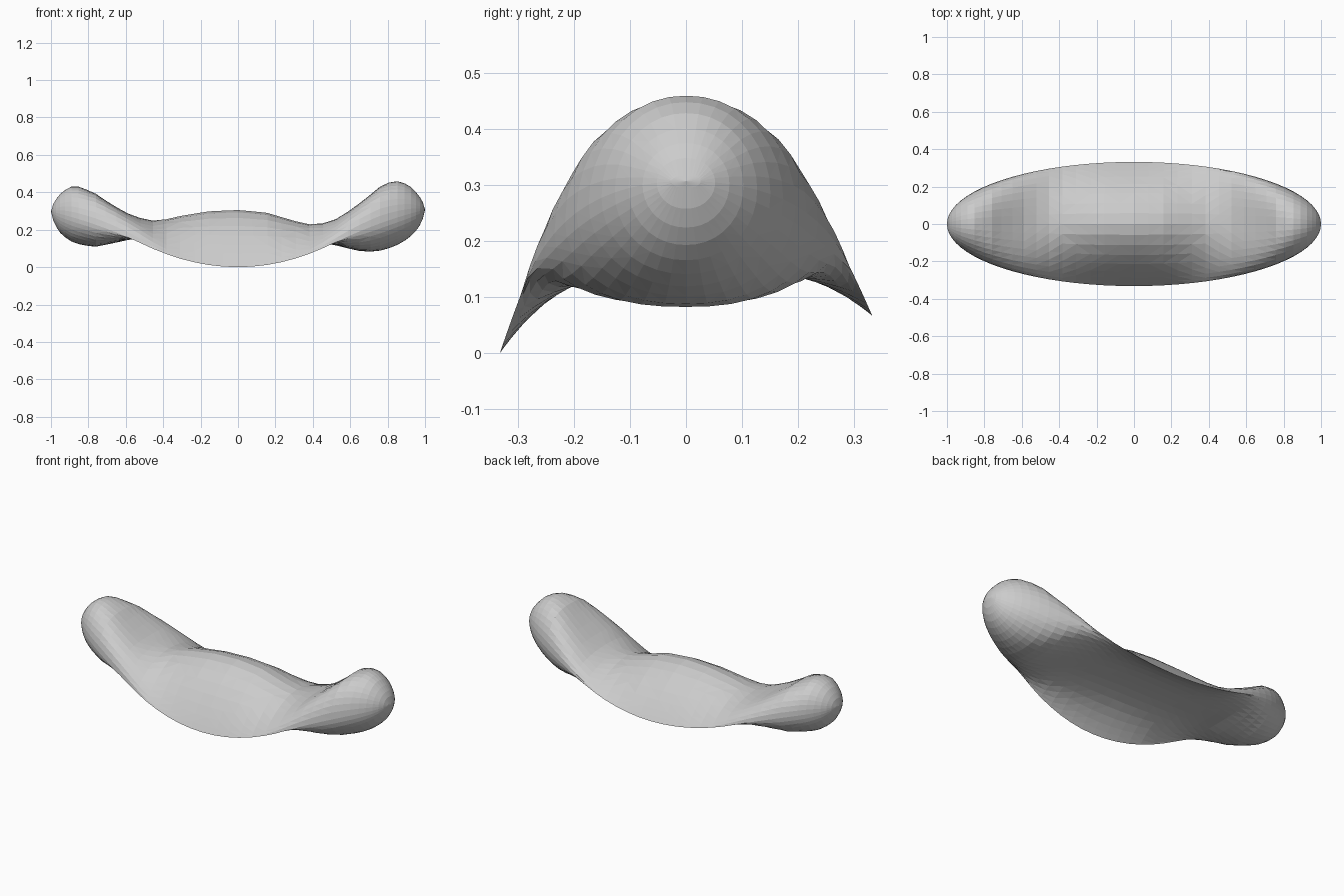
import bpy, bmesh
from math import sin, cos, pi, sqrt

if "Cube" in bpy.data.objects:
    bpy.data.objects.remove(bpy.data.objects["Cube"])

# Centre-line heights along x: (x, top, bottom)
SPINE = [(-1, .3, .3), (-.985, .35, .24), (-.95, .395, .185), (-.91, .427, .15), (-.87, .44, .13),
         (-.77, .402, .11), (-.68, .34, .128), (-.58, .285, .15), (-.5, .258, .16),
         (-.43, .248, .162), (-.3, .278, .165), (-.15, .302, .165), (0, .308, .165),
         (.15, .295, .16), (.3, .25, .15), (.4, .228, .14), (.5, .245, .125),
         (.6, .307, .1), (.68, .367, .083), (.77, .442, .092), (.84, .466, .115),
         (.91, .445, .155), (.96, .395, .205), (.985, .36, .25), (1, .31, .31)]


def spine(x):
    for a, b in zip(SPINE, SPINE[1:]):
        if x <= b[0]:
            t = (x - a[0]) / (b[0] - a[0])
            return [a[k] + (b[k] - a[k]) * t for k in (1, 2)]
    return SPINE[-1][1:]


def smooth(t):
    t = min(max(t, 0), 1)
    return t * t * (3 - 2 * t)


def rise(a):
    """Rim climb from the middle (0) to the tips (1)."""
    return 1.6 * a * a if a < .5 else .4 + 1.6 * (a - .5) - .8 * (a - .5) ** 2


def height(x, s, upper):
    """Surface height at x and at s, the fraction of the half width."""
    top, bottom = spine(x)
    end = .31 if x > 0 else .3
    low = .003 if s < 0 else .07
    rim = low + (end - low) * rise(abs(x))
    bulb = smooth((abs(x) - .33) / .3)
    tip = smooth((abs(x) - .65) / .22)
    a = abs(s)
    saddle = 1 - a ** (1.85 if upper else 2.9)
    power = 3.5 - 1.4 * tip if upper else 2.6 - .5 * tip
    lobe = sqrt(max(0, 1 - a ** power))
    f = saddle + (lobe - saddle) * bulb
    return rim + ((top if upper else bottom) - rim) * f


# Saddle body: elliptical rings along x, drooping flaps mid-way, round lobes at the ends
RINGS, SIDES = 40, 36
bm = bmesh.new()
rings = []
for i in range(1, RINGS):
    x = -cos(pi * i / RINGS)
    w = .332 * sqrt(1 - x * x)
    ring = []
    for j in range(SIDES):
        p = 2 * pi * j / SIDES
        s = cos(p)
        ring.append(bm.verts.new((x, w * s, height(x, s, sin(p) >= -1e-6))))
    rings.append(ring)
for a, b in zip(rings, rings[1:]):
    for j in range(SIDES):
        k = (j + 1) % SIDES
        bm.faces.new((a[j], b[j], b[k], a[k]))

# Closed tips
for ring, x, z in ((rings[0], -1, .3), (rings[-1], 1, .31)):
    tip = bm.verts.new((x, 0, z))
    for j in range(SIDES):
        bm.faces.new((ring[j], ring[(j + 1) % SIDES], tip))

bmesh.ops.triangulate(bm, faces=bm.faces[:])
bmesh.ops.recalc_face_normals(bm, faces=bm.faces[:])
low = min(v.co.z for v in bm.verts)
for v in bm.verts:
    v.co.z -= low
mesh = bpy.data.meshes.new("saddle_body")
bm.to_mesh(mesh)
bm.free()
bpy.context.collection.objects.link(bpy.data.objects.new("saddle_body", mesh))
